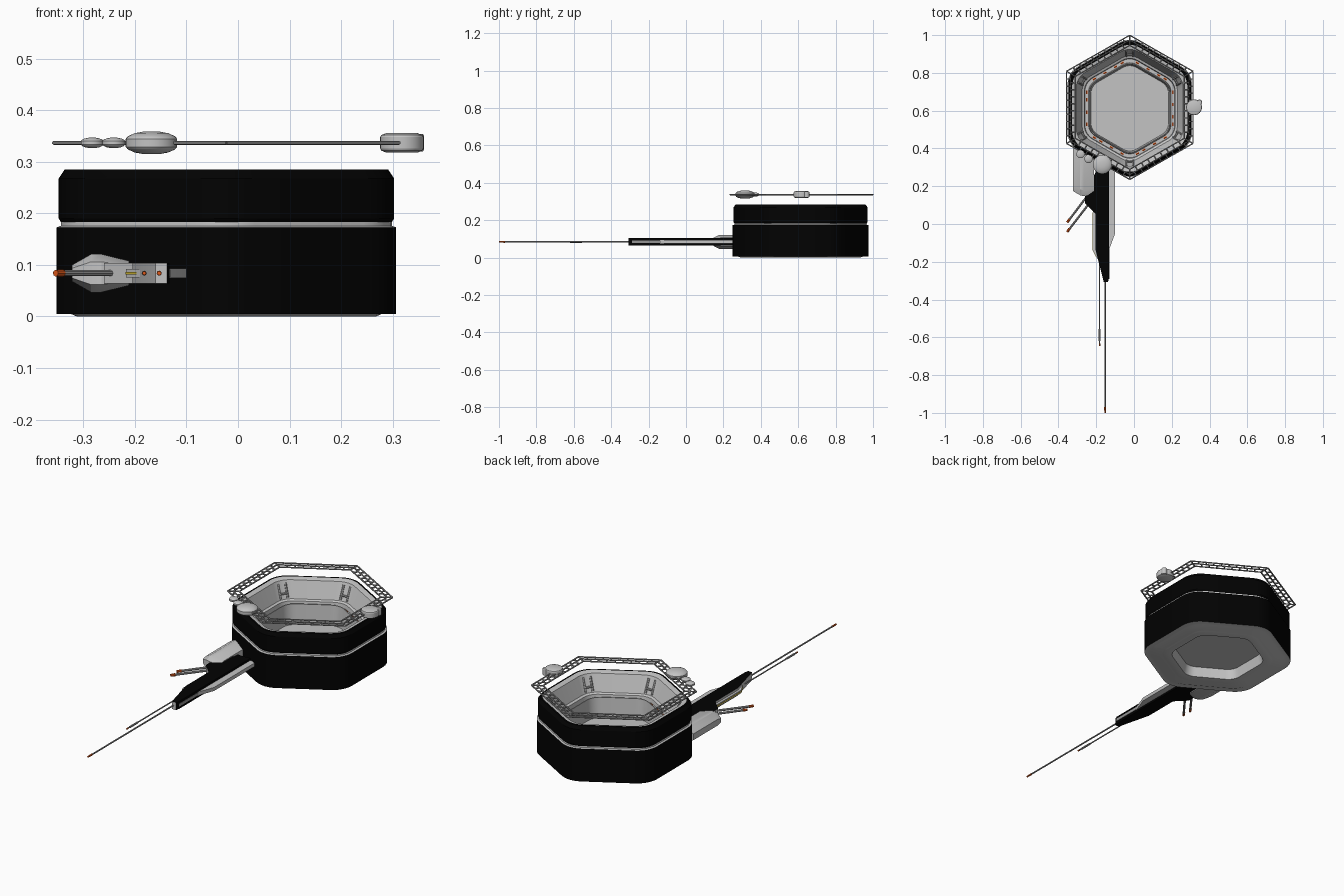
import bpy, bmesh, math
from mathutils import Vector

if "Cube" in bpy.data.objects:
    bpy.data.objects.remove(bpy.data.objects["Cube"])

CX, CY = -0.0225, 0.6125       # hub centre
ARM_Z = 0.084                  # arm centre height
C30 = math.cos(math.pi / 6)


def material(name, rgb):
    m = bpy.data.materials.new(name)
    m.diffuse_color = (*rgb, 1)
    m.use_nodes = True
    m.node_tree.nodes["Principled BSDF"].inputs["Base Color"].default_value = m.diffuse_color
    return m


BLACK = material("hull_black", (0.0005, 0.0005, 0.0005))
LIGHT = material("light_grey", (0.55, 0.55, 0.55))
MID = material("rod_grey", (0.38, 0.38, 0.38))
DARK = material("truss_grey", (0.3, 0.3, 0.3))
ORANGE = material("signal_orange", (0.75, 0.1, 0.01))
YELLOW = material("yellow", (0.65, 0.48, 0.03))


def finish(name, bm, *mats):
    bmesh.ops.recalc_face_normals(bm, faces=bm.faces)
    me = bpy.data.meshes.new(name)
    bm.to_mesh(me)
    bm.free()
    ob = bpy.data.objects.new(name, me)
    bpy.context.collection.objects.link(ob)
    for m in mats:
        me.materials.append(m)
    return ob


def hex_ring(bm, a, z, r, segs=6):
    """Ring of vertices round a hexagon with rounded corners, apothem a."""
    ring = []
    for k in range(6):
        mid = math.pi / 2 + k * math.pi / 3
        core = (a - r) / C30
        for i in range(segs + 1):
            t = mid - math.pi / 6 + i * math.pi / 3 / segs
            ring.append(bm.verts.new((CX + core * math.cos(mid) + r * math.cos(t),
                                      CY + core * math.sin(mid) + r * math.sin(t), z)))
    return ring


def add_rod(bm, p, q, r, sides=8, r2=None):
    p, q = Vector(p), Vector(q)
    mat = Vector((0, 0, 1)).rotation_difference(q - p).to_matrix().to_4x4()
    mat.translation = (p + q) / 2
    bmesh.ops.create_cone(bm, cap_ends=True, segments=sides, radius1=r,
                          radius2=r if r2 is None else r2, depth=(q - p).length, matrix=mat)


def rod(name, p, q, r, mat, sides=8, r2=None):
    bm = bmesh.new()
    add_rod(bm, p, q, r, sides, r2)
    return finish(name, bm, mat)


def slab(name, pts, half, *mats):
    """Plate of the given outline, centred on the arm height."""
    bm = bmesh.new()
    f = bm.faces.new([bm.verts.new((x, y, ARM_Z - half)) for x, y in pts])
    res = bmesh.ops.extrude_face_region(bm, geom=[f])
    for v in res["geom"]:
        if isinstance(v, bmesh.types.BMVert):
            v.co.z = ARM_Z + half
    return finish(name, bm, *mats)


def lathe(name, x, y, prof, mat, segs=32):
    bm = bmesh.new()
    rings = [[bm.verts.new((x + r * math.cos(2 * math.pi * i / segs),
                            y + r * math.sin(2 * math.pi * i / segs), z))
              for i in range(segs)] for r, z in prof]
    for a, b in zip(rings, rings[1:]):
        for i in range(segs):
            bm.faces.new((a[i], a[(i + 1) % segs], b[(i + 1) % segs], b[i]))
    bm.faces.new(rings[0])
    bm.faces.new(rings[-1])
    return finish(name, bm, mat)


def polar(radius, angle, z, side=0.0):
    """Point at a radius and angle round the hub, shifted sideways."""
    c, s = math.cos(angle), math.sin(angle)
    return Vector((CX + radius * c - side * s, CY + radius * s + side * c, z))


# Hub: one closed profile; each entry is apothem, height, colour of band above it
# (0 black, 1 light)
profile = [(0.195, 0.05, 1), (0.205, 0.0, 1), (0.245, 0.0, 1), (0.25, 0.002, 1), (0.29, 0.0, 1),
           (0.302, 0.005, 1), (0.3295, 0.005, 0), (0.3295, 0.173, 1), (0.321, 0.176, 1),
           (0.321, 0.183, 0), (0.3255, 0.19, 0), (0.3255, 0.268, 0), (0.314, 0.285, 0),
           (0.305, 0.285, 1), (0.283, 0.278, 1), (0.252, 0.195, 1), (0.24, 0.19, 1),
           (0.237, 0.17, 1), (0.219, 0.17, 1), (0.216, 0.188, 1), (0.212, 0.188, 1),
           (0.205, 0.085, 1)]
bm = bmesh.new()
rings = [hex_ring(bm, a, z, 0.34 * a) for a, z, _ in profile]
n = len(rings[0])
for a, b, (_, _, c) in zip(rings, rings[1:], profile):
    for i in range(n):
        bm.faces.new((a[i], a[(i + 1) % n], b[(i + 1) % n], b[i])).material_index = c
bm.faces.new(rings[0]).material_index = 1
bm.faces.new(rings[-1]).material_index = 1
finish("hub", bm, BLACK, LIGHT)

# Signal lamps sunk in the ledge groove, four dashes to a side
bm = bmesh.new()
for k in range(6):
    for off in (-0.085, -0.045, 0.02, 0.085):
        ang = k * math.pi / 3
        add_rod(bm, polar(0.228, ang, 0.171, off - 0.009), polar(0.228, ang, 0.171, off + 0.009), 0.005, 6)
finish("ledge_lamps", bm, ORANGE)

# Braces in the basin corners
bm = bmesh.new()
for k in range(6):
    ang = math.pi / 6 + k * math.pi / 3
    for s in (-0.018, 0.018):
        add_rod(bm, polar(0.306, ang, 0.265, s), polar(0.277, ang, 0.2, s), 0.006, 6)
    add_rod(bm, polar(0.283, ang, 0.222, -0.018), polar(0.283, ang, 0.222, 0.018), 0.005, 6)
finish("basin_braces", bm, MID)

# Floating hexagonal truss: three rails with staggered rungs
TZ = 0.337
rails = (0.335, 0.313, 0.288)
bm = bmesh.new()
for k in range(6):
    a0, a1 = math.pi / 6 + k * math.pi / 3, math.pi / 2 + k * math.pi / 3
    mid = (a0 + a1) / 2
    for a in rails:
        add_rod(bm, polar(a / C30, a0, TZ), polar(a / C30, a1, TZ), 0.0038, 6)
    add_rod(bm, polar(rails[0] / C30, a0, TZ), polar(rails[2] / C30, a0, TZ), 0.0038, 6)
    for i in range(-4, 5):
        add_rod(bm, polar(rails[0], mid, TZ, i * 0.038), polar(rails[1], mid, TZ, i * 0.038), 0.0038, 6)
        if i < 4:
            s = (i + 0.5) * 0.038
            add_rod(bm, polar(rails[1], mid, TZ, s), polar(rails[2], mid, TZ, s), 0.0038, 6)
for v in bm.verts:
    v.co.y = 1.0 - (1.0 - v.co.y) * 0.987
finish("truss", bm, DARK)


# Domed pods on the truss
def pod(name, x, y, r, h):
    lathe(name, x, y, [(r * f, TZ + h * g) for f, g in
                       ((0.3, -1), (0.65, -0.85), (0.9, -0.6), (0.95, -0.5), (1, -0.35), (1, 0.35),
                        (0.95, 0.5), (0.9, 0.6), (0.65, 0.85), (0.3, 1))], LIGHT)


pod("large_pod", -0.168, 0.315, 0.05, 0.022)
pod("small_pod_inner", -0.241, 0.345, 0.022, 0.01)
pod("small_pod_outer", -0.283, 0.37, 0.022, 0.01)
lathe("side_pod", 0.318, 0.618, [(0.03, 0.318), (0.04, 0.322), (0.042, 0.326), (0.042, 0.348),
                                 (0.04, 0.352), (0.03, 0.356)], LIGHT)
lathe("side_pod_knob", 0.347, 0.645, [(0.012, 0.32), (0.014, 0.324), (0.014, 0.35), (0.012, 0.354)], LIGHT, 16)

# Docking arm: black top, bottom and right side, grey on the left and front
arm = slab("arm", [(-0.205, 0.29), (-0.205, 0.27), (-0.26, 0.165), (-0.26, 0.11), (-0.205, 0.055),
                   (-0.205, -0.13), (-0.16, -0.308), (-0.138, -0.308), (-0.133, -0.29), (-0.133, 0.29)],
           0.0195, BLACK, LIGHT)
for p in arm.data.polygons:
    p.material_index = int(abs(p.normal.z) < 0.5 and p.normal.x < 0.5)
slab("arm_right_fin", [(-0.14, 0.29), (-0.1, 0.29), (-0.1, -0.05), (-0.133, -0.14), (-0.14, -0.14)],
     0.009, LIGHT)
slab("arm_right_inlay", [(-0.138, -0.1), (-0.131, -0.1), (-0.131, -0.29), (-0.138, -0.29)], 0.007, DARK)
slab("arm_left_fin", [(-0.2, 0.1), (-0.217, 0.08), (-0.217, -0.14), (-0.19, -0.19)], 0.008, LIGHT)
slab("arm_stripe", [(-0.21, 0.07), (-0.2185, 0.06), (-0.2185, -0.141), (-0.197, -0.181), (-0.2, -0.15)],
     0.0022, YELLOW)

# Faceted housing beside the arm: thin outer edge, thick middle, sloped nose
bm = bmesh.new()
stations = [(-0.322, 0.18, 0.016), (-0.285, 0.158, 0.037), (-0.265, 0.153, 0.037), (-0.212, 0.165, 0.024)]
loops = []
for x, y, h in stations:
    loops.append([bm.verts.new((x, yy, ARM_Z + hh)) for yy, hh in
                  ((y - 0.006, -h * 0.6), (y - 0.006, h * 0.6), (y + 0.025, h), (0.4, h), (0.4, -h), (y + 0.025, -h))])
for a, b in zip(loops, loops[1:]):
    for i in range(6):
        bm.faces.new((a[i], a[(i + 1) % 6], b[(i + 1) % 6], b[i]))
bm.faces.new(loops[0])
bm.faces.new(loops[-1])
finish("side_housing", bm, LIGHT)


# Antennas and probes, each with an orange tip
def probe(name, p, q, r, tip, mat):
    p, q = Vector((*p, ARM_Z)), Vector((*q, ARM_Z))
    m = q + (p - q).normalized() * tip
    rod(name, p, m, r, mat)
    rod(name + "_tip", m, q, r * 1.3, ORANGE, r2=r * 1.1)


probe("long_antenna", (-0.153, -0.29), (-0.153, -1.0), 0.0038, 0.032, DARK)
probe("short_antenna", (-0.182, -0.12), (-0.182, -0.645), 0.0032, 0.012, DARK)
rod("short_antenna_sleeve", (-0.182, -0.555, ARM_Z), (-0.182, -0.62, ARM_Z), 0.005, MID)
probe("upper_probe", (-0.235, 0.165), (-0.354, 0.008), 0.0058, 0.022, MID)
probe("lower_probe", (-0.225, 0.125), (-0.354, -0.042), 0.0058, 0.022, MID)

# Smooth rounded parts, keep edges sharp
bpy.ops.object.select_all(action='SELECT')
bpy.context.view_layer.objects.active = bpy.data.objects["hub"]
bpy.ops.object.shade_smooth_by_angle(angle=math.radians(25))
